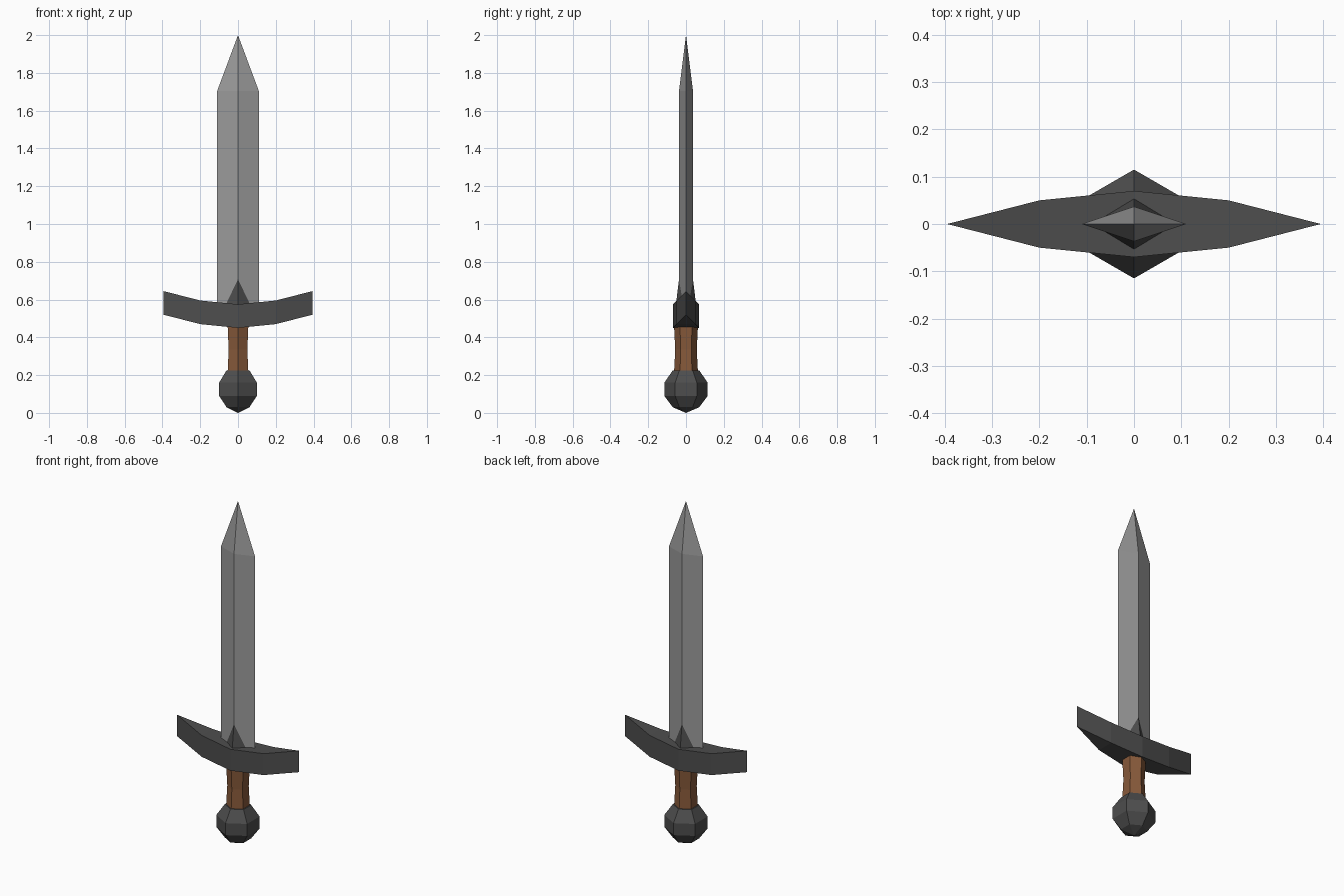
import bpy
import bmesh
from math import cos, sin, pi

cube = bpy.data.objects.get("Cube")
if cube:
    bpy.data.objects.remove(cube, do_unlink=True)


def material(name, colour):
    mat = bpy.data.materials.new(name)
    mat.use_nodes = True
    mat.diffuse_color = (*colour, 1)
    mat.node_tree.nodes["Principled BSDF"].inputs["Base Color"].default_value = (*colour, 1)
    return mat


steel = material("light_steel", (0.32, 0.32, 0.32))
iron = material("dark_iron", (0.075, 0.075, 0.075))
leather = material("brown_leather", (0.24, 0.1, 0.042))


def loft(name, rings, mat):
    """Bridge a list of equal rings; a ring of one point makes a tip."""
    bm = bmesh.new()
    loops = [[bm.verts.new(p) for p in ring] for ring in rings]
    for a, b in zip(loops, loops[1:]):
        n = max(len(a), len(b))
        for i in range(n):
            j = (i + 1) % n
            quad = [a[i % len(a)], a[j % len(a)], b[j % len(b)], b[i % len(b)]]
            bm.faces.new(list(dict.fromkeys(quad)))
    for end in (loops[0], loops[-1]):
        if len(end) > 2:
            bm.faces.new(end)
    bmesh.ops.recalc_face_normals(bm, faces=bm.faces)
    mesh = bpy.data.meshes.new(name)
    bm.to_mesh(mesh)
    bm.free()
    mesh.materials.append(mat)
    obj = bpy.data.objects.new(name, mesh)
    bpy.context.collection.objects.link(obj)
    return obj


def ring(sides, rx, ry, z):
    """Regular ring with one corner on the front."""
    if rx == 0:
        return [(0, 0, z)]
    angles = [2 * pi * i / sides - pi / 2 for i in range(sides)]
    return [(rx * cos(a), ry * sin(a), z) for a in angles]


# Diamond-section blade with a pointed tip
loft("blade", [ring(4, 0.11, 0.037, 0.52), ring(4, 0.11, 0.037, 1.705),
               ring(4, 0, 0, 2.0)], steel)

# Collar tapering into the blade
loft("blade_collar", [ring(4, 0.093, 0.055, 0.56), ring(4, 0.06, 0.0355, 0.72)], iron)

# Curved crossguard, tapering to vertical edges at both ends
lower, upper = [], []
stations = [(-0.395, 0, 0.52), (-0.2, 0.05, 0.47), (0, 0.07, 0.45),
            (0.2, 0.05, 0.47), (0.395, 0, 0.52)]
outline = [(x, -y, z) for x, y, z in stations]
outline += [(x, y, z) for x, y, z in reversed(stations[1:-1])]
bm = bmesh.new()
bottom = [bm.verts.new(p) for p in outline]
top = [bm.verts.new((x, y, z + 0.125)) for x, y, z in outline]
count = len(outline)
for i in range(count):
    j = (i + 1) % count
    bm.faces.new((bottom[i], bottom[j], top[j], top[i]))
for level in (bottom, top):
    for i in range(count // 2):
        strip = [level[i], level[i + 1], level[count - i - 1], level[(count - i) % count]]
        bm.faces.new(list(dict.fromkeys(strip)))
bmesh.ops.recalc_face_normals(bm, faces=bm.faces)
mesh = bpy.data.meshes.new("crossguard")
bm.to_mesh(mesh)
bm.free()
mesh.materials.append(iron)
bpy.context.collection.objects.link(bpy.data.objects.new("crossguard", mesh))

# Six-sided grip with a slight waist
loft("grip", [ring(6, r, r, z) for r, z in
              ((0.064, 0.2), (0.057, 0.335), (0.064, 0.475))], leather)

# Faceted pommel
loft("pommel", [ring(6, r, r, z) for r, z in
                ((0, 0), (0.07, 0.03), (0.115, 0.09), (0.115, 0.16), (0.07, 0.225))], iron)
